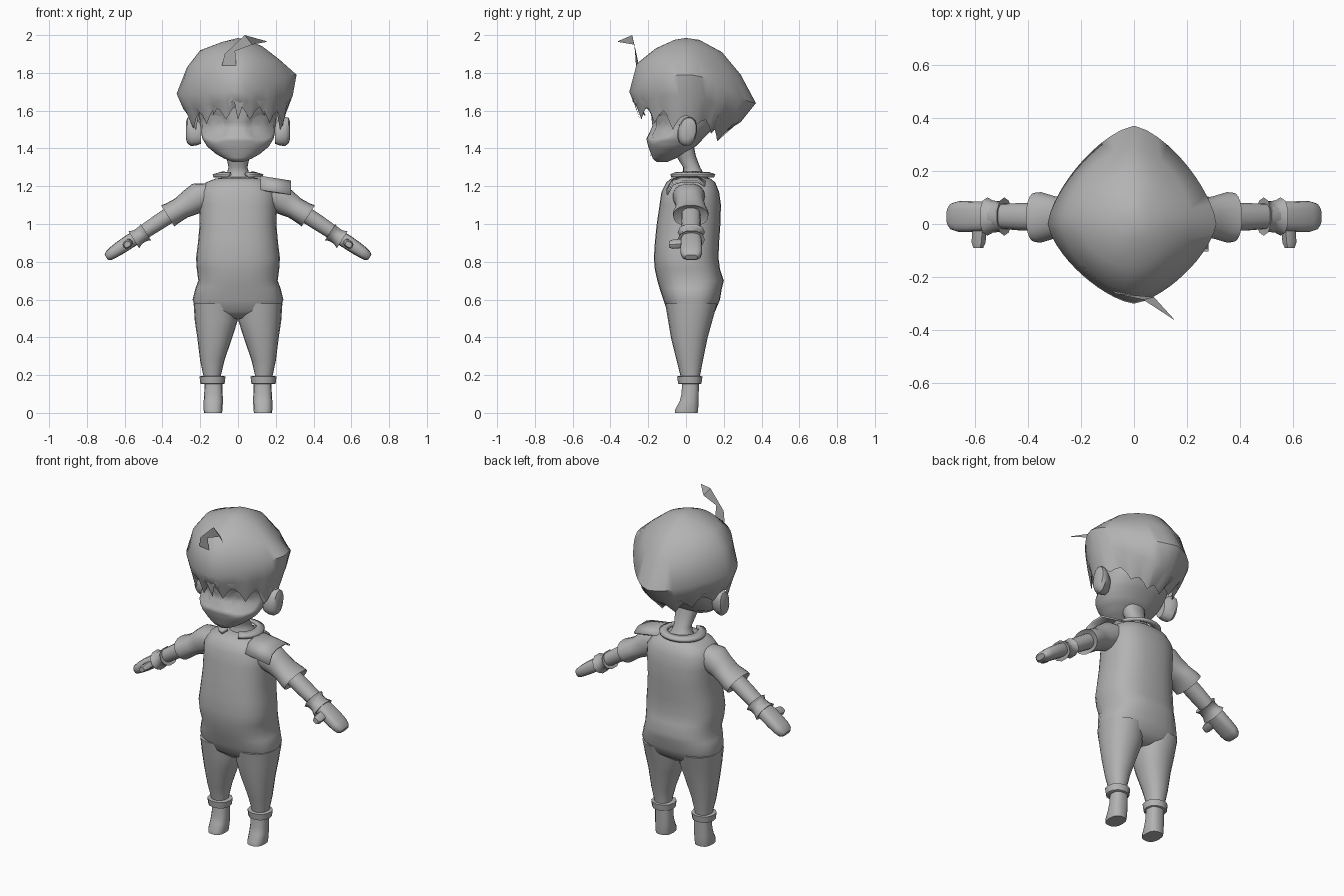
import bpy, bmesh, math
from mathutils import Vector

clay = bpy.data.materials.new("plain grey")
clay.diffuse_color = (0.45, 0.45, 0.45, 1)


def make(name, verts, faces, mirror=False, thick=0, angle=40):
    me = bpy.data.meshes.new(name)
    me.from_pydata([tuple(v) for v in verts], [], faces)
    bm = bmesh.new()
    bm.from_mesh(me)
    bmesh.ops.recalc_face_normals(bm, faces=bm.faces)
    bm.to_mesh(me)
    bm.free()
    me.materials.append(clay)
    ob = bpy.data.objects.new(name, me)
    bpy.context.collection.objects.link(ob)
    bpy.ops.object.select_all(action='DESELECT')
    bpy.context.view_layer.objects.active = ob
    ob.select_set(True)
    bpy.ops.object.shade_smooth_by_angle(angle=math.radians(angle))
    if thick:
        m = ob.modifiers.new("thickness", 'SOLIDIFY')
        m.thickness = thick
        m.offset = 0
    if mirror:
        ob.modifiers.new("mirror", 'MIRROR')
    return ob


def power(t, p):
    return math.copysign(abs(t) ** (2 / p), t)


def loft(name, rings, u=(1, 0, 0), v=(0, 1, 0), n=20, p=2.2, sub=1, caps=True, **kw):
    """Skin rings (x, y, z, half width along u, half width along v)."""
    u, v = Vector(u).normalized(), Vector(v).normalized()
    dense = [[a + (b - a) * k / sub for a, b in zip(r, s)]
             for r, s in zip(rings, rings[1:]) for k in range(sub)] + [rings[-1]]
    verts = []
    for x, y, z, a, b in dense:
        for i in range(n):
            t = 2 * math.pi * i / n
            verts.append(Vector((x, y, z)) + u * a * power(math.cos(t), p) + v * b * power(math.sin(t), p))
    faces = [(k * n + i, k * n + (i + 1) % n, (k + 1) * n + (i + 1) % n, (k + 1) * n + i)
             for k in range(len(dense) - 1) for i in range(n)]
    if caps:
        faces += [tuple(range(n)), tuple(range(len(verts) - n, len(verts)))]
    return make(name, verts, faces, **kw)


def strip(name, pairs, **kw):
    verts = [q for pr in pairs for q in pr]
    faces = [(2 * i, 2 * i + 1, 2 * i + 3, 2 * i + 2) for i in range(len(pairs) - 1)]
    return make(name, verts, faces, **kw)


def span(z, rx, y0, y1, x=0):
    """Horizontal ring from its half width and its front and back."""
    return (x, (y0 + y1) / 2, z, rx, (y1 - y0) / 2)


# Body: shirt and hips
loft("shirt_body", [span(*r) for r in (
    (.5, .13, -.05, .1), (.54, .22, -.1, .155), (.6, .24, -.12, .18), (.66, .225, -.14, .19),
    (.7, .21, -.152, .2), (.76, .218, -.165, .18), (.82, .222, -.17, .172), (.9, .212, -.165, .175),
    (1.0, .203, -.155, .182), (1.1, .205, -.14, .185), (1.17, .205, -.13, .175),
    (1.22, .17, -.105, .155), (1.24, .12, -.08, .13), (1.25, .06, -.03, .1))], n=28, p=2.5)

# Trouser legs, cuffs and boots
loft("trouser_leg", [span(*r) for r in (
    (.17, .047, -.025, .072, .135), (.2, .047, -.03, .075, .137), (.28, .065, -.05, .09, .136),
    (.4, .093, -.08, .115, .123), (.49, .114, -.095, .14, .115), (.58, .115, -.11, .165, .12))],
    mirror=True)
loft("trouser_cuff", [span(*r) for r in (
    (.152, .058, -.035, .075, .135), (.155, .064, -.042, .082, .135),
    (.193, .069, -.047, .087, .135), (.196, .05, -.03, .075, .135))], n=12, mirror=True)
loft("boot", [span(*r) for r in (
    (0, .048, -.06, .063, .132), (.02, .05, -.058, .066, .132), (.06, .051, -.035, .066, .131),
    (.1, .049, -.025, .068, .13), (.17, .047, -.02, .07, .13))], n=14, p=2.6, mirror=True)

# Arms: sleeve, forearm, wristband, hand, thumb
arm = dict(u=(0, 1, 0), v=(.53, 0, .85), mirror=True)
loft("sleeve", [(.12, .015, 1.165, .08, .06), (.2, .015, 1.145, .085, .08), (.25, .02, 1.115, .075, .072),
                (.3, .025, 1.085, .08, .06), (.35, .025, 1.055, .095, .062), (.372, .025, 1.043, .093, .066),
                (.36, .025, 1.05, .05, .045)], **arm)
loft("forearm", [(.32, .025, 1.075, .05, .045), (.42, .027, 1.01, .052, .043),
                 (.54, .03, .93, .045, .038)], n=14, **arm)
loft("wristband", [(.49, .028, .955, .045, .035), (.488, .028, .957, .072, .053), (.505, .028, .945, .058, .043),
                   (.53, .028, .93, .06, .044), (.552, .028, .917, .072, .056), (.55, .028, .92, .045, .035)],
     n=10, **arm)
loft("hand", [(.53, .03, .935, .045, .036), (.57, .028, .91, .056, .037), (.62, .028, .877, .058, .036),
              (.66, .028, .85, .058, .032), (.685, .028, .832, .05, .027), (.698, .028, .824, .033, .015)],
     n=16, p=2.8, **arm)
loft("thumb", [(.58, .01, .9, .026, .02), (.585, -.07, .893, .026, .02), (.586, -.09, .892, .018, .014)],
     u=(.82, 0, -.57), v=(.57, 0, .82), n=10, p=3, mirror=True)

# Neck and open collar
loft("neck", [(0, -.02, 1.42, .075, .06), (0, 0, 1.36, .062, .052), (0, .03, 1.3, .05, .045),
              (0, .04, 1.265, .06, .055), (0, .045, 1.23, .085, .075)])
collar = []
for i in range(21):
    t = math.radians(-65 + 310 * i / 20)
    c, s = math.cos(t), math.sin(t)
    collar.append(((.085 * c, .03 + .085 * s, 1.268), (.132 * c, .03 + .122 * s, 1.255)))
strip("collar", collar, thick=.018)

# Shoulder patch on one side only
strip("shoulder_patch", [((.12, y, z), (.28, y, z - .025)) for y, z in
                         ((-.1, 1.18), (-.07, 1.235), (-.02, 1.25), (.06, 1.25), (.1, 1.225))], thick=.01)

# Head with eye sockets
head = loft("head", [span(*r) for r in (
    (1.328, .025, -.155, -.1), (1.345, .07, -.175, -.06), (1.37, .115, -.185, -.01), (1.41, .163, -.2, .05),
    (1.45, .188, -.21, .09), (1.48, .195, -.195, .12), (1.52, .2, -.178, .15), (1.58, .205, -.185, .18),
    (1.66, .205, -.2, .2), (1.74, .18, -.19, .19), (1.82, .1, -.1, .12))], n=56, sub=3, angle=60)
for v in head.data.vertices:
    d = ((abs(v.co.x) - .127) / .085) ** 2 + ((v.co.z - 1.52) / .085) ** 2
    if v.co.y < 0 and d < 1:
        v.co.y += .025 * (1 - d * d)
head.data.update()
bpy.context.view_layer.update()


def face_plate(name, cx, cz, rx, rz, p, mirror):
    """Thin plate laid onto the face."""
    n, verts = 20, []
    for k in (0, .5, 1):
        for i in range(n if k else 1):
            t = 2 * math.pi * i / n
            x, z = cx + k * rx * power(math.cos(t), p), cz + k * rz * power(math.sin(t), p)
            hit = head.ray_cast((x, -1, z), (0, 1, 0))
            verts.append((x, (hit[1].y if hit[0] else -.15) - .006, z))
    faces = [(0, 1 + i, 1 + (i + 1) % n) for i in range(n)]
    faces += [(1 + i, 1 + n + i, 1 + n + (i + 1) % n, 1 + (i + 1) % n) for i in range(n)]
    make(name, verts, faces, mirror=mirror)


face_plate("eye", .132, 1.515, .058, .06, 3, True)
face_plate("mouth", 0, 1.363, .032, .006, 1.6, False)

# Ears
loft("ear", [(.195, -.005, 1.48, .035, .055), (.22, 0, 1.485, .045, .07), (.25, .008, 1.49, .05, .078),
             (.268, .01, 1.495, .043, .068), (.276, .01, 1.495, .025, .045)],
     u=(0, 1, -.15), v=(0, .15, 1), n=14, mirror=True)

# Hair cap: (radius, height) profiles in four directions, blended around
front = [(.06, 1.975), (.16, 1.93), (.26, 1.85), (.3, 1.70), (.28, 1.65), (.25, 1.605)]
right = [(.06, 1.97), (.13, 1.94), (.22, 1.87), (.31, 1.79), (.29, 1.68), (.25, 1.56)]
back = [(.07, 1.975), (.19, 1.91), (.29, 1.79), (.37, 1.64), (.29, 1.54), (.17, 1.46)]
left = [(.08, 1.965), (.2, 1.92), (.27, 1.83), (.325, 1.69), (.29, 1.61), (.25, 1.55)]
n, verts = 48, [(0, 0, 1.985)]
for k in range(6):
    p = (2, 1.9, 1.7, 1.45, 1.55, 1.7)[k]
    for i in range(n):
        t = 2 * math.pi * i / n
        c, s = math.cos(t), math.sin(t)
        a, za = (right if c > 0 else left)[k]
        b, zb = (back if s > 0 else front)[k]
        r = (abs(c / a) ** p + abs(s / b) ** p) ** (-1 / p)
        z = za * c * c + zb * s * s
        if k == 5:  # jagged hem
            z += (.02, 0, -.035, 0)[i % 4] * (1.4 if s < 0 else .8)
        verts.append((r * c, r * s, z))
faces = [(0, 1 + i, 1 + (i + 1) % n) for i in range(n)]
faces += [(1 + k * n + i, 1 + (k + 1) * n + i, 1 + (k + 1) * n + (i + 1) % n, 1 + k * n + (i + 1) % n)
          for k in range(5) for i in range(n)]
make("hair_cap", verts, faces, angle=50)

# Fringe locks and side locks
for x0, x1, tip, z in ((-.15, -.08, -.13, 1.58), (-.09, -.02, -.06, 1.57), (-.03, .04, .0, 1.555),
                       (.03, .1, .05, 1.57), (.09, .16, .14, 1.575)):
    y = lambda x, d: -.295 + .55 * abs(x) + d
    strip("fringe_lock", [((x0, y(x0, 0), 1.72), (x1, y(x1, 0), 1.72)),
                          ((x0 + .01, y(x0, 0), 1.65), (x1 - .01, y(x1, 0), 1.65)),
                          ((tip - .002, y(tip, .05), z), (tip + .002, y(tip, .05), z))])
strip("side_lock", [((.2, -.12, 1.65), (.26, -.04, 1.65)), ((.21, -.1, 1.57), (.25, -.04, 1.57)),
                    ((.222, -.07, 1.5), (.224, -.067, 1.5))], mirror=True)

# Stray tuft of hair
strip("hair_tuft", [((-.085, -.25, 1.84), (-.01, -.265, 1.84)), ((-.07, -.262, 1.9), (-.015, -.27, 1.915)),
                    ((.035, -.285, 2.0), (.075, -.275, 1.95)), ((.15, -.36, 1.968), (.152, -.36, 1.964))],
      angle=20)
